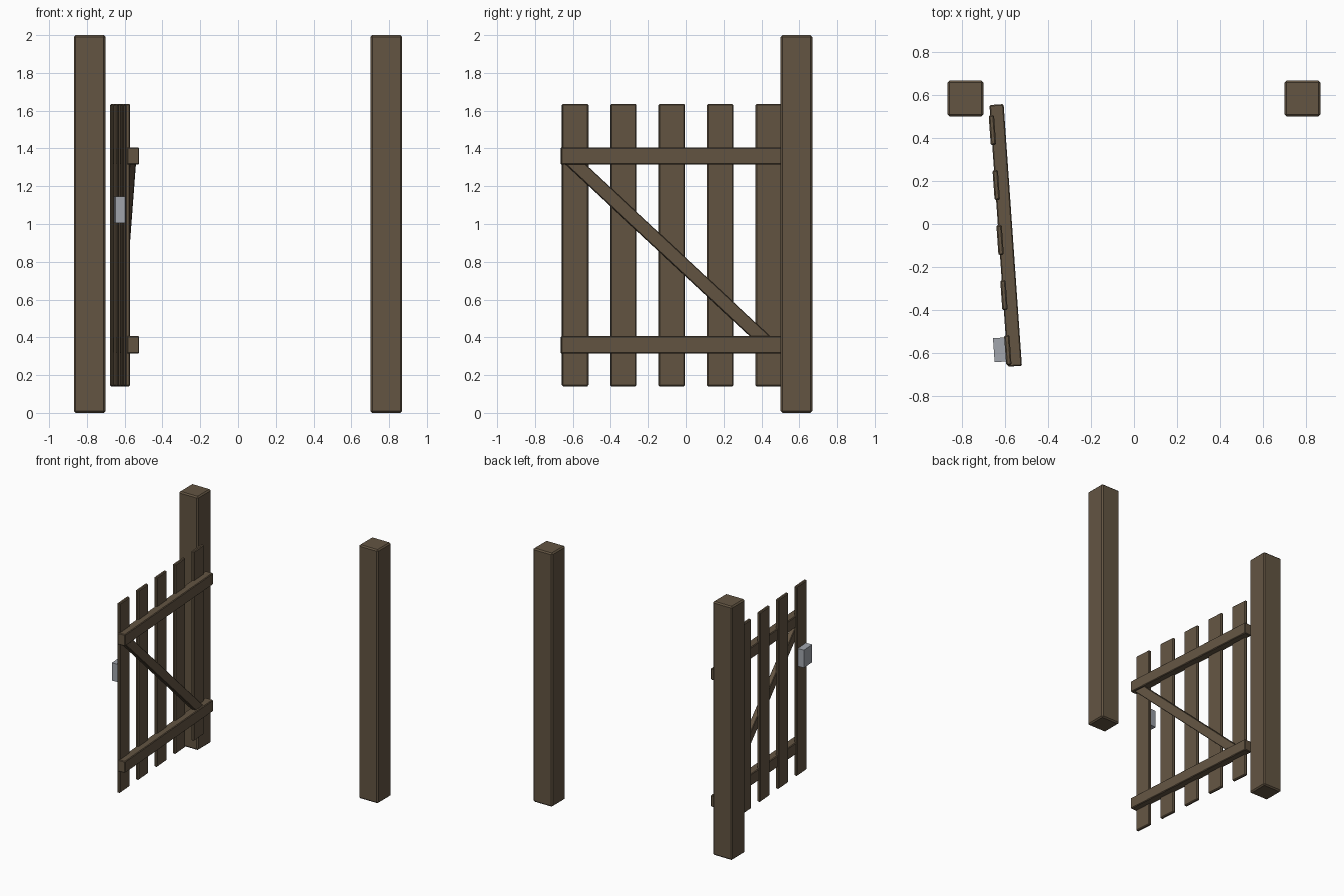
import bpy, math
from mathutils import Matrix

if "Cube" in bpy.data.objects:
    bpy.data.objects.remove(bpy.data.objects["Cube"])


def material(name, color):
    m = bpy.data.materials.new(name)
    m.diffuse_color = color
    m.use_nodes = True
    m.node_tree.nodes["Principled BSDF"].inputs["Base Color"].default_value = m.diffuse_color
    return m


wood = material("wood", (0.125, 0.09, 0.055, 1))
metal = material("metal", (0.36, 0.38, 0.42, 1))

# Open gate leaf: local y runs along the leaf, local x is its thickness
LEAF = Matrix.Translation((-0.598, -0.053, 0)) @ Matrix.Rotation(math.radians(4), 4, 'Z')


def box(name, center, size, mat, bevel=0.0, frame=Matrix(), tilt=0.0):
    """Box with chamfered edges, tilted about x, placed in a frame."""
    bpy.ops.mesh.primitive_cube_add(size=1)
    ob = bpy.context.object
    ob.name = name
    ob.data.transform(Matrix.Diagonal((*size, 1)))
    ob.matrix_world = frame @ Matrix.Translation(center) @ Matrix.Rotation(tilt, 4, 'X')
    ob.data.materials.append(mat)
    if bevel:
        b = ob.modifiers.new("chamfer", 'BEVEL')
        b.width = bevel
        b.segments = 1
    return ob


# Two square posts
for side, x in (("left", -0.785), ("right", 0.785)):
    box(side + "_post", (x, 0.585, 1.0), (0.168, 0.168, 2.0), wood, 0.01)

# Vertical slats
for i in range(5):
    y = -0.02 + (i - 2) * 0.257
    box(f"slat_{i + 1}", (-0.0275, y, 0.888), (0.025, 0.14, 1.495), wood, 0.006, LEAF)

# Horizontal rails
for name, z in (("lower_rail", 0.36), ("upper_rail", 1.36)):
    box(name, (0, 0, z), (0.066, 1.222, 0.092), wood, 0.005, LEAF)

# Diagonal brace, ends buried in the rails
y0, z0, y1, z1 = -0.565, 1.345, 0.485, 0.370
box("diagonal_brace", (-0.003, (y0 + y1) / 2, (z0 + z1) / 2),
    (0.04, math.hypot(y1 - y0, z1 - z0), 0.072), wood, 0.004, LEAF,
    math.atan2(z1 - z0, y1 - y0))

# Latch on the free edge
box("latch", (-0.065, -0.53, 1.075), (0.055, 0.112, 0.14), metal, 0, LEAF)
